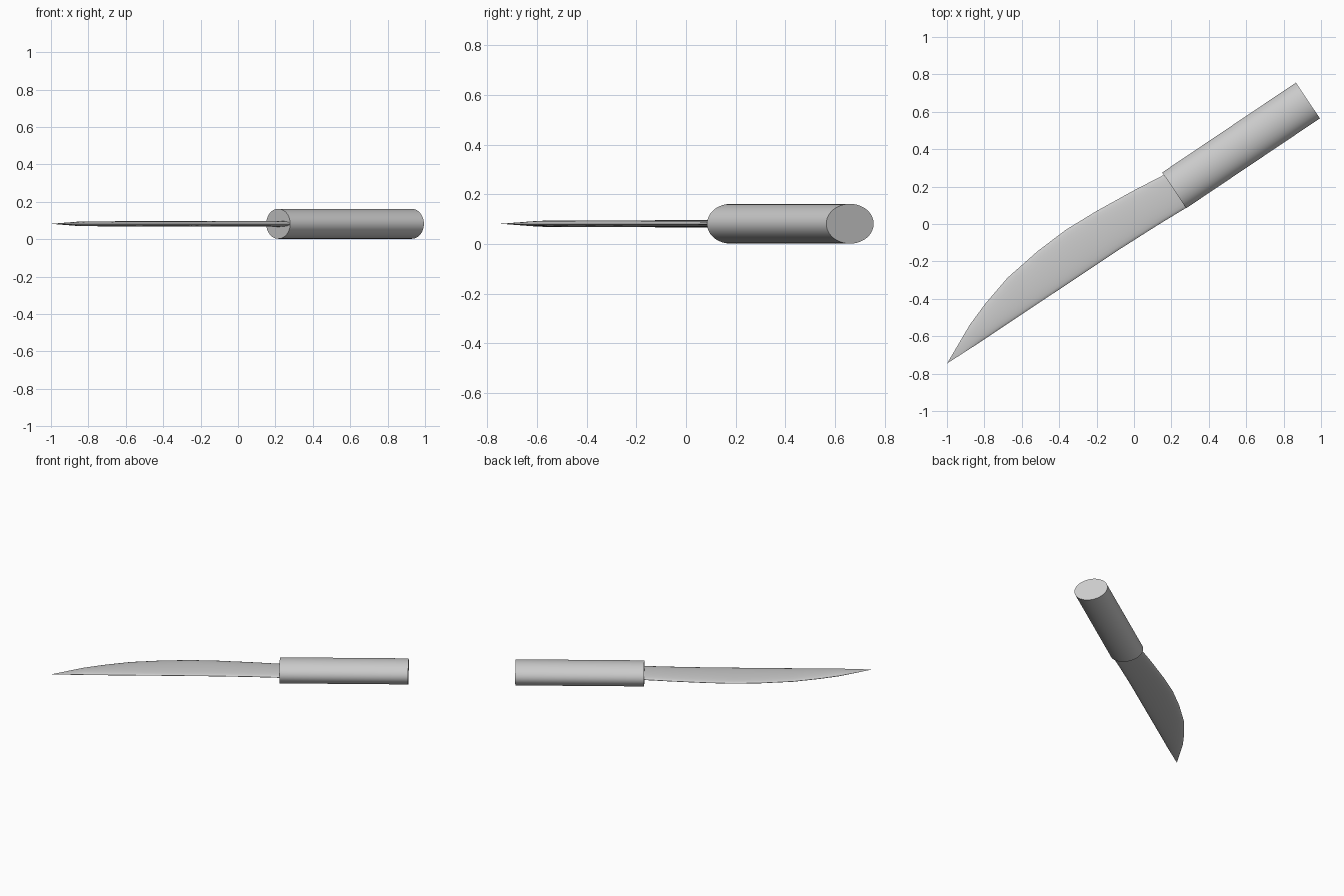
import bpy, bmesh, math
from mathutils import Matrix

if "Cube" in bpy.data.objects:
    bpy.data.objects.remove(bpy.data.objects["Cube"])

grey = bpy.data.materials.new("plain grey")
grey.use_nodes = True
grey.diffuse_color = (0.6, 0.6, 0.6, 1)
grey.node_tree.nodes["Principled BSDF"].inputs["Base Color"].default_value = (0.6, 0.6, 0.6, 1)

# Shared placement: local x runs along the knife, from the front of the handle
PLACE = Matrix.Translation((0.215, 0.18, 0.082)) @ Matrix.Rotation(math.radians(33.9), 4, "Z")


def loft(name, stations, sides, tip=None):
    """Skin elliptical rings given as (along, low edge, high edge, half thickness)."""
    bm = bmesh.new()
    rings = []
    for u, low, high, thick in stations:
        mid, half = (low + high) / 2, (high - low) / 2
        angles = [math.tau * i / sides for i in range(sides)]
        rings.append([bm.verts.new((u, mid + half * math.cos(a), thick * math.sin(a)))
                      for a in angles])
    for a, b in zip(rings, rings[1:]):
        for i in range(sides):
            j = (i + 1) % sides
            bm.faces.new((a[i], a[j], b[j], b[i]))
    if tip:
        point = bm.verts.new(tip)
        for i in range(sides):
            bm.faces.new((point, rings[0][(i + 1) % sides], rings[0][i]))
    else:
        bm.faces.new(rings[0])
    bm.faces.new(rings[-1])
    bmesh.ops.recalc_face_normals(bm, faces=bm.faces)
    mesh = bpy.data.meshes.new(name)
    bm.to_mesh(mesh)
    bm.free()
    mesh.materials.append(grey)
    obj = bpy.data.objects.new(name, mesh)
    bpy.context.collection.objects.link(obj)
    obj.matrix_world = PLACE
    bpy.ops.object.select_all(action="DESELECT")
    obj.select_set(True)
    bpy.context.view_layer.objects.active = obj
    bpy.ops.object.shade_smooth_by_angle(angle=math.radians(50))
    return obj


# Handle: straight oval bar with flat ends
loft("handle", [(0, -0.115, 0.115, 0.08), (0.861, -0.115, 0.115, 0.08)], 48)

# Blade: thin lens section, nearly straight on one edge and bowed on the other
loft("blade", [
    (-1.31, -0.095, 0.012, 0.012),
    (-1.18, -0.095, 0.059, 0.013),
    (-1.00, -0.096, 0.109, 0.014),
    (-0.79, -0.097, 0.137, 0.014),
    (-0.60, -0.098, 0.148, 0.014),
    (-0.41, -0.099, 0.140, 0.015),
    (-0.18, -0.105, 0.120, 0.015),
    (0.02, -0.114, 0.097, 0.016),
], 24, tip=(-1.524, -0.091, 0))
